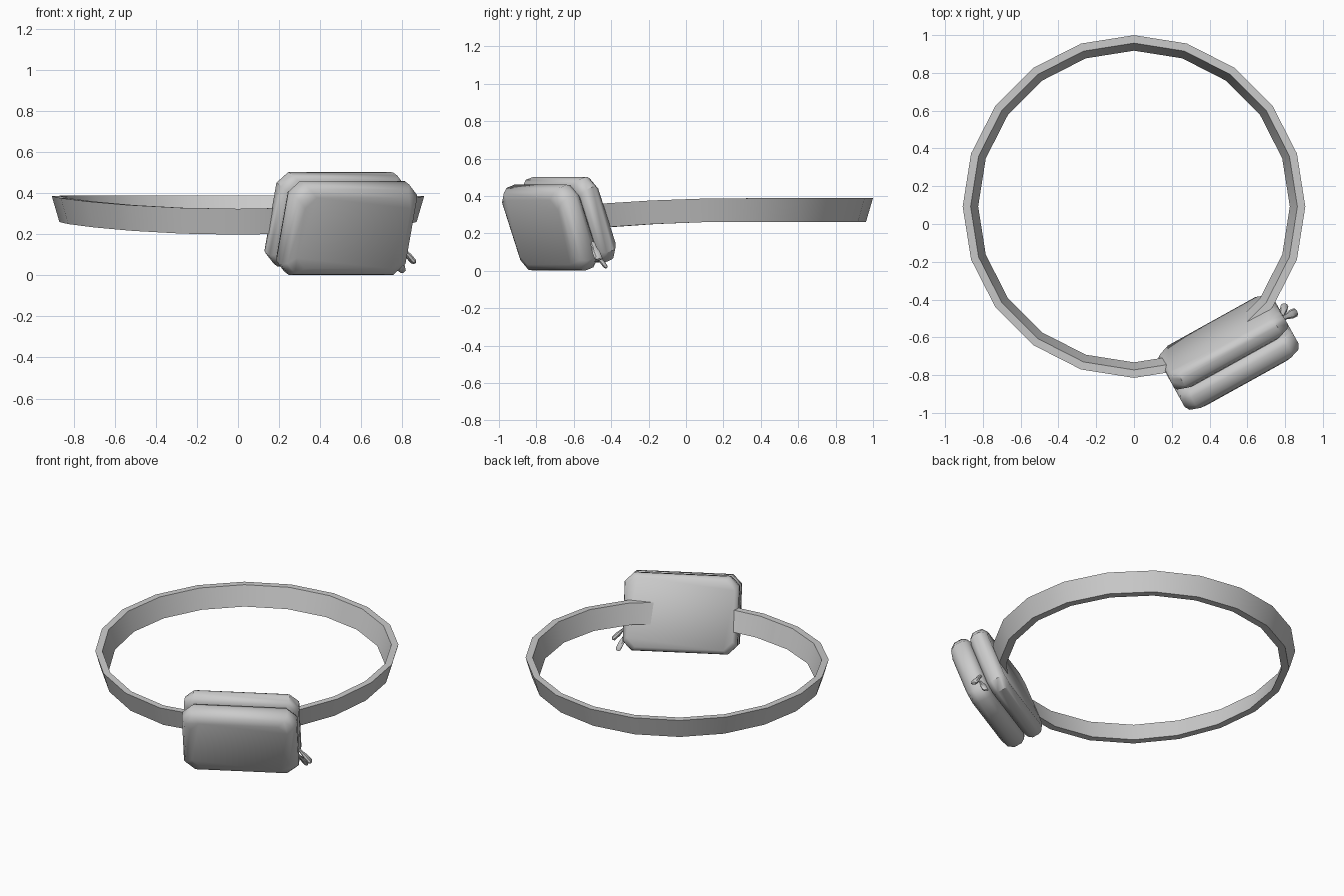
import bpy, bmesh, math
from mathutils import Vector

if "Cube" in bpy.data.objects:
    bpy.data.objects.remove(bpy.data.objects["Cube"])

YAW, LEAN = math.radians(29), math.radians(20)
C, S = math.cos(LEAN), math.sin(LEAN)
ALONG = Vector((math.cos(YAW), math.sin(YAW), 0))
OUT = Vector((math.sin(YAW), -math.cos(YAW), 0))
UP = Vector((0, 0, 1))


def bag_point(u, v, w):
    """Width u, height v, depth w on the yawed and leaning bag."""
    return ALONG * u + OUT * (w * C + v * S) + UP * (0.229 + v * C - (w - 0.955) * S)


def loft(name, rings, closed=False):
    """Skin a list of point rings, capped at the ends or joined in a loop."""
    bm = bmesh.new()
    vs = [[bm.verts.new(p) for p in r] for r in rings]
    n = len(rings[0])
    for i in range(len(vs) if closed else len(vs) - 1):
        a, b = vs[i], vs[(i + 1) % len(vs)]
        for j in range(n):
            k = (j + 1) % n
            bm.faces.new((a[j], a[k], b[k], b[j]))
    if not closed:
        bm.faces.new(vs[0][::-1])
        bm.faces.new(vs[-1])
    bmesh.ops.recalc_face_normals(bm, faces=bm.faces[:])
    me = bpy.data.meshes.new(name)
    bm.to_mesh(me)
    bm.free()
    ob = bpy.data.objects.new(name, me)
    bpy.context.collection.objects.link(ob)
    bpy.ops.object.select_all(action='DESELECT')
    ob.select_set(True)
    bpy.context.view_layer.objects.active = ob
    bpy.ops.object.shade_smooth_by_angle(angle=math.radians(40))
    return ob


# Flared twenty-sided waist strap that dips toward the front
strap = []
for i in range(20):
    a = math.tau * i / 20
    dip = 0.062 * (max(0, 0.3 - (0.09 + 0.907 * math.cos(a))) / 1.1) ** 2
    strap.append([(r * math.sin(a), 0.0925 + r * math.cos(a), z - dip)
                  for r, z in ((0.907, 0.388), (0.87, 0.262), (0.825, 0.262), (0.865, 0.388))])
loft("waist_strap", strap, closed=True)


def pouch(name, profile):
    """Chamfer-cornered pouch half; profile gives depth and rim inset."""
    rings = []
    for w, inset in profile:
        a, b, c = 0.345 - inset, 0.235 - inset, 0.055
        outline = ((a - c, b), (a, b - c), (a, c - b), (a - c, -b),
                   (c - a, -b), (-a, c - b), (-a, b - c), (c - a, b))
        rings.append([bag_point(0.11 + u, v, w) for u, v in outline])
    loft(name, rings)


# Two padded halves of the bag meeting at the zip groove
pouch("back_pouch", ((0.768, 0.025), (0.79, 0.004), (0.81, 0), (0.85, 0),
                     (0.873, 0.012), (0.886, 0.035)))
pouch("front_pouch", ((0.884, 0.035), (0.9, 0.012), (0.925, 0), (0.975, 0),
                      (1.008, 0.016), (1.025, 0.052)))


def zip_pull(name, start, end, width):
    """Thin tab that widens toward its loose end."""
    start, end = Vector(start), Vector(end)
    d = (end - start).normalized()
    side = d.cross(UP).normalized()
    other = d.cross(side)
    rings = []
    for t, s in ((0, 0.6), (0.3, 0.6), (0.6, 1), (0.92, 1), (1, 0.5)):
        p = start.lerp(end, t)
        rings.append([p + side * (math.cos(k * math.tau / 8) * width * s)
                      + other * (math.sin(k * math.tau / 8) * width * 0.6 * s)
                      for k in range(8)])
    loft(name, rings)


# Pair of zip pulls hanging off the right end
zip_pull("zip_pull_outer", (0.785, -0.50, 0.15), (0.86, -0.465, 0.06), 0.024)
zip_pull("zip_pull_inner", (0.775, -0.51, 0.13), (0.80, -0.425, 0.015), 0.02)
